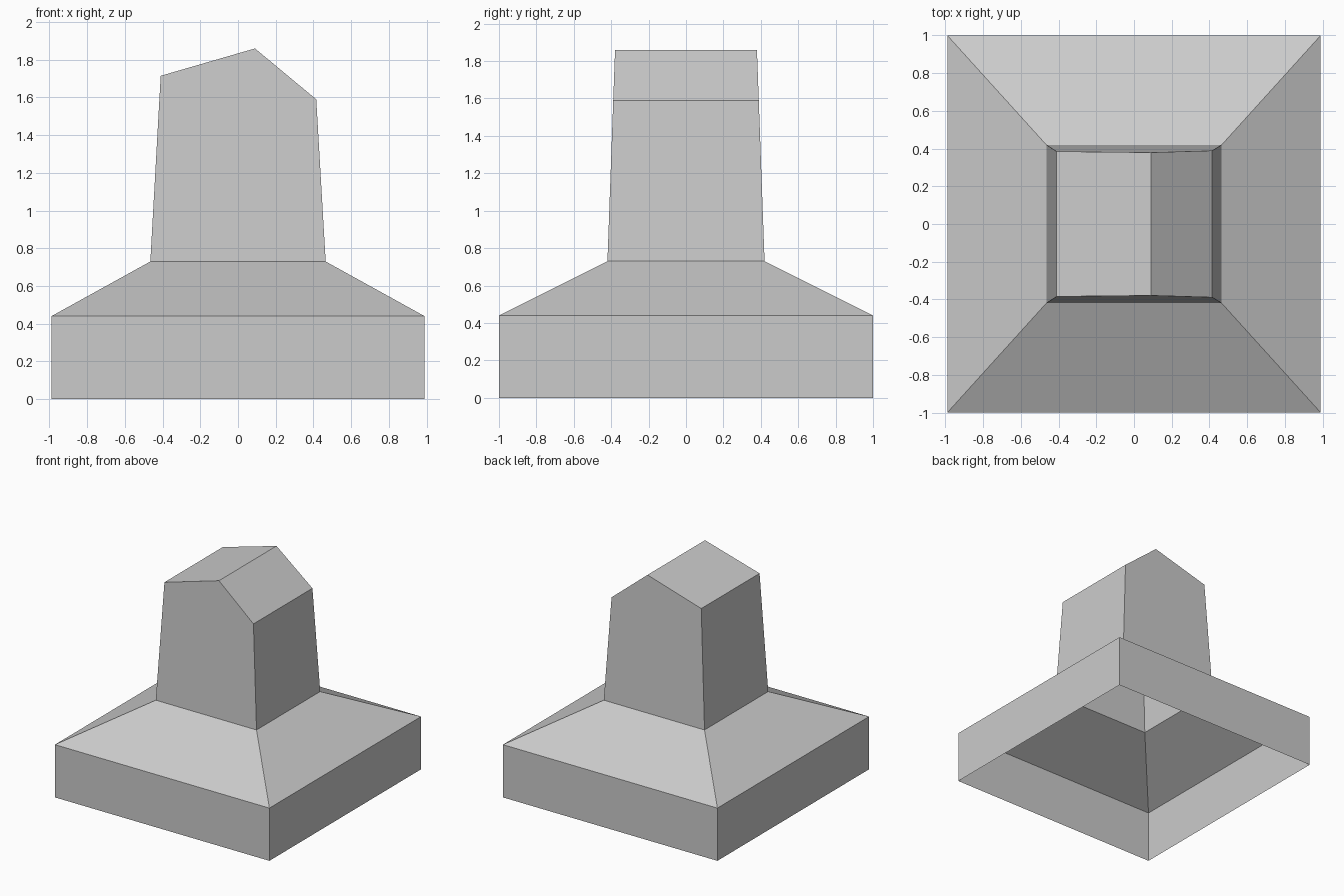
import bpy
import bmesh

default_cube = bpy.data.objects.get("Cube")
if default_cube:
    bpy.data.objects.remove(default_cube, do_unlink=True)

# Plain grey stone
stone = bpy.data.materials.new("grey_stone")
stone.use_nodes = True
colour = (0.6, 0.6, 0.6, 1)
stone.diffuse_color = colour
stone.node_tree.nodes["Principled BSDF"].inputs["Base Color"].default_value = colour

# Key heights and half sizes
RIM_Z, NECK_Z = 0.44, 0.73
BASE_X, BASE_Y = 0.99, 1.0
NECK_X, NECK_Y = 0.465, 0.42


def rectangle(hx, hy, z):
    return [(-hx, -hy, z), (hx, -hy, z), (hx, hy, z), (-hx, hy, z)]


def make_part(name, build):
    bm = bmesh.new()
    build(bm)
    mesh = bpy.data.meshes.new(name)
    bm.to_mesh(mesh)
    bm.free()
    mesh.materials.append(stone)
    part = bpy.data.objects.new(name, mesh)
    bpy.context.collection.objects.link(part)


def band(lower, upper):
    """Open four-sided band between two rectangles."""
    def build(bm):
        low = [bm.verts.new(p) for p in lower]
        top = [bm.verts.new(p) for p in upper]
        for i in range(4):
            j = (i + 1) % 4
            bm.faces.new((low[i], low[j], top[j], top[i]))
    return build


def tower(bm):
    """Tapered tower under an off-centre ridge, open underneath."""
    profile = [(-NECK_X, NECK_Z), (NECK_X, NECK_Z),
               (0.415, 1.59), (0.09, 1.86), (-0.41, 1.715)]
    depth = lambda z: NECK_Y - 0.036 * (z - NECK_Z)
    front = [bm.verts.new((x, -depth(z), z)) for x, z in profile]
    back = [bm.verts.new((x, depth(z), z)) for x, z in profile]
    bm.faces.new(front)
    bm.faces.new(back[::-1])
    for i in range(1, 5):
        j = (i + 1) % 5
        bm.faces.new((front[j], front[i], back[i], back[j]))


# Hollow base, sloped shoulder and tower
make_part("base_wall", band(rectangle(BASE_X, BASE_Y, 0),
                            rectangle(BASE_X, BASE_Y, RIM_Z)))
make_part("sloped_shoulder", band(rectangle(BASE_X, BASE_Y, RIM_Z),
                                  rectangle(NECK_X, NECK_Y, NECK_Z)))
make_part("tower", tower)
